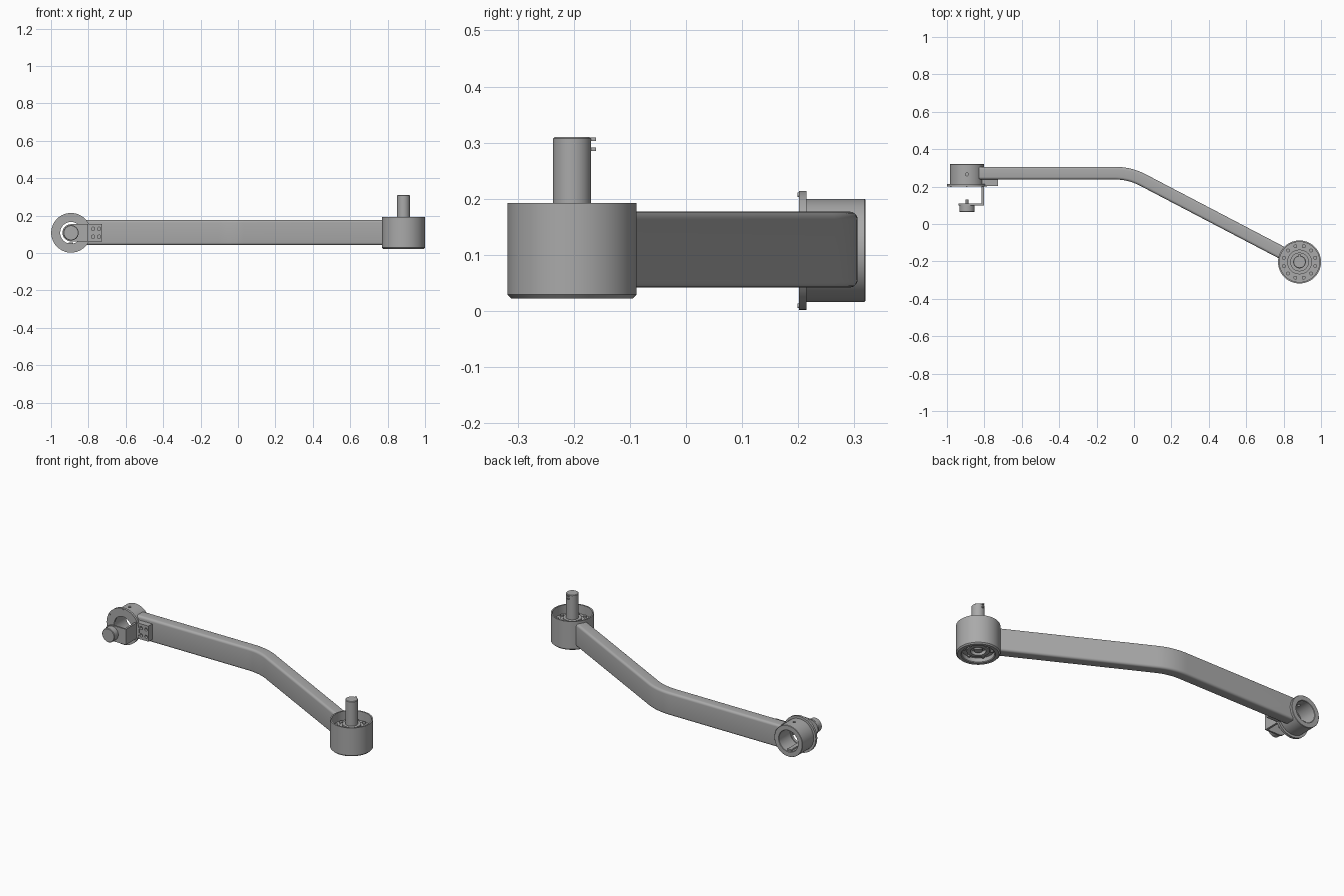
import bpy, bmesh, math
from mathutils import Vector, Matrix

cube = bpy.data.objects.get("Cube")
if cube:
    bpy.data.objects.remove(cube)

steel = bpy.data.materials.new("grey_steel")
steel.use_nodes = True
GREY = (0.4, 0.4, 0.4, 1)
steel.diffuse_color = GREY
steel.node_tree.nodes["Principled BSDF"].inputs["Base Color"].default_value = GREY

ALONG_Y = Matrix.Rotation(-math.pi / 2, 4, 'X')   # turns local z into +y


def finish(name, bm, matrix=Matrix()):
    bmesh.ops.remove_doubles(bm, verts=bm.verts, dist=1e-5)
    bmesh.ops.recalc_face_normals(bm, faces=bm.faces)
    mesh = bpy.data.meshes.new(name)
    bm.to_mesh(mesh)
    bm.free()
    mesh.transform(matrix)
    mesh.materials.append(steel)
    ob = bpy.data.objects.new(name, mesh)
    bpy.context.collection.objects.link(ob)
    return ob


def smooth(ob):
    bpy.ops.object.select_all(action='DESELECT')
    ob.select_set(True)
    bpy.context.view_layer.objects.active = ob
    bpy.ops.object.shade_smooth_by_angle(angle=math.radians(35))


def lathe(name, profile, centre, turn=Matrix(), steps=64):
    """Revolve a closed (radius, height) profile about its axis."""
    bm = bmesh.new()
    verts = [bm.verts.new((r, 0, h)) for r, h in profile]
    edges = [bm.edges.new((a, b)) for a, b in zip(verts, verts[1:] + verts[:1])]
    bmesh.ops.spin(bm, geom=verts + edges, cent=(0, 0, 0), axis=(0, 0, 1),
                   angle=2 * math.pi, steps=steps)
    bmesh.ops.dissolve_degenerate(bm, dist=1e-6, edges=bm.edges)
    ob = finish(name, bm, Matrix.Translation(centre) @ turn)
    smooth(ob)
    return ob


def cylinder(name, r, h, centre, turn=Matrix(), steps=24):
    bm = bmesh.new()
    bmesh.ops.create_cone(bm, cap_ends=True, segments=steps, radius1=r, radius2=r, depth=h)
    ob = finish(name, bm, Matrix.Translation(centre) @ turn)
    smooth(ob)
    return ob


def box(name, lo, hi):
    lo, hi = Vector(lo), Vector(hi)
    bm = bmesh.new()
    bmesh.ops.create_cube(bm, size=1)
    return finish(name, bm, Matrix.Translation((lo + hi) / 2) @ Matrix.Diagonal((*(hi - lo), 1)))


def drill(ob, cutters):
    for c in cutters:
        mod = ob.modifiers.new("hole", 'BOOLEAN')
        mod.operation, mod.solver, mod.object = 'DIFFERENCE', 'EXACT', c
        bpy.context.view_layer.objects.active = ob
        bpy.ops.object.modifier_apply(modifier=mod.name)
        bpy.data.objects.remove(c)
    smooth(ob)


def bolt_circle(name, count, radius, r, h, centre, turn=Matrix()):
    for i in range(count):
        a = 2 * math.pi * (i + 0.5) / count
        offset = turn @ Vector((radius * math.cos(a), radius * math.sin(a), 0))
        cylinder(f"{name}_{i + 1}", r, h, Vector(centre) + offset, turn, 12)


HUB = Vector((-0.893, 0.21, 0.108))     # clamp collar axis
DRUM = Vector((0.885, -0.203, 0))       # steering drum axis
BEND = Vector((-0.023, 0.272, 0))

# Bent beam: rectangular section swept through a rounded corner
out = (DRUM - BEND).normalized()
start, end = Vector((-0.828, 0.272, 0)), DRUM - out * 0.108
a, b = BEND - Vector((0.08, 0, 0)), BEND + out * 0.08
path = [start] + [a * (1 - t) ** 2 + BEND * 2 * t * (1 - t) + b * t * t
                  for t in [i / 10 for i in range(11)]] + [end]
bm = bmesh.new()
rings = []
for i, p in enumerate(path):
    d = (path[min(i + 1, len(path) - 1)] - path[max(i - 1, 0)]).normalized()
    side = Vector((-d.y, d.x, 0)) * 0.034
    rings.append([bm.verts.new(p + side * s + Vector((0, 0, z)))
                  for s, z in ((1, 0.042), (1, 0.177), (-1, 0.177), (-1, 0.042))])
for r0, r1 in zip(rings, rings[1:]):
    for k in range(4):
        bm.faces.new((r0[k], r0[k - 1], r1[k - 1], r1[k]))
bm.faces.new(rings[0])
bm.faces.new(rings[-1])
bmesh.ops.recalc_face_normals(bm, faces=bm.faces)
long_edges = [e for e in bm.edges if e.calc_face_angle(0) > 1
              and not all(v in rings[0] or v in rings[-1] for v in e.verts)]
bmesh.ops.bevel(bm, geom=long_edges, offset=0.014, segments=5, profile=0.5, affect='EDGES')
smooth(finish("bent_beam", bm))

# Clamp collar with flange and bore
collar = lathe("clamp_collar", [(0.062, 0), (0.092, 0), (0.092, 0.108), (0.090, 0.110),
                                (0.064, 0.110), (0.062, 0.108)], HUB)
collar.data.transform(Matrix.Translation(HUB) @ ALONG_Y @ Matrix.Translation(-HUB))
drill(collar, [cylinder("cutter", 0.008, 0.08, HUB + Vector((0, 0.055, 0.09)))])
lathe("collar_flange", [(0.058, -0.009), (0.106, -0.009), (0.106, 0.005), (0.058, 0.005)],
      HUB, ALONG_Y)
bolt_circle("flange_screw", 6, 0.099, 0.004, 0.003, HUB + Vector((0, -0.0095, 0)), ALONG_Y)
box("collar_key", HUB + Vector((-0.012, 0, -0.064)), HUB + Vector((0.012, 0.1, -0.052)))

# Sensor bracket: drilled foot, side web and front plate
foot = box("bracket_foot", (-0.815, 0.203, 0.062), (-0.727, 0.24, 0.154))
drill(foot, [cylinder("cutter", 0.009, 0.03, (x, 0.203, z), ALONG_Y, 16)
             for x in (-0.775, -0.743) for z in (0.087, 0.129)])
box("bracket_web", (-0.815, 0.1, 0.062), (-0.803, 0.21, 0.154))
bm = bmesh.new()
outline = [(0.09, 0.046)] + [(0.046 * math.cos(t), 0.046 * math.sin(t)) for t in
                             [math.pi * (0.5 + i / 16) for i in range(17)]] + [(0.09, -0.046)]
face = bm.faces.new([bm.verts.new((x, 0, z)) for x, z in outline])
ext = bmesh.ops.extrude_face_region(bm, geom=[face])
bmesh.ops.translate(bm, vec=(0, 0.01, 0),
                    verts=[v for v in ext["geom"] if isinstance(v, bmesh.types.BMVert)])
smooth(finish("bracket_plate", bm, Matrix.Translation((HUB.x, 0.1, HUB.z))))

# Angle sensor
lathe("sensor_body", [(0, 0), (0.038, 0), (0.041, 0.003), (0.041, 0.039), (0, 0.039)],
      (HUB.x, 0.063, HUB.z), ALONG_Y, 40)
cylinder("sensor_shaft", 0.007, 0.03, (HUB.x, 0.116, HUB.z), ALONG_Y, 16)

# Drum: thin open rim, floor with stepped hub, recessed underside
lathe("drum", [(0, 0.165), (0.050, 0.165), (0.050, 0.152), (0.066, 0.152), (0.066, 0.138),
               (0.107, 0.138), (0.107, 0.192), (0.115, 0.192), (0.115, 0.029), (0.108, 0.022),
               (0.090, 0.022), (0.086, 0.026), (0.086, 0.050), (0.060, 0.050),
               (0.060, 0.040), (0.040, 0.040), (0.040, 0.060), (0, 0.060)], DRUM, steps=80)
bolt_circle("drum_bolt", 12, 0.087, 0.010, 0.010, DRUM + Vector((0, 0, 0.142)))
bolt_circle("underside_bolt", 6, 0.073, 0.008, 0.010, DRUM + Vector((0, 0, 0.046)))
cylinder("underside_hub", 0.022, 0.02, DRUM + Vector((0, 0, 0.053)))

# Drive shaft with two side pins
lathe("drive_shaft", [(0, 0.16), (0.034, 0.16), (0.034, 0.307), (0.031, 0.310), (0, 0.310)],
      DRUM, steps=48)
for i, z in enumerate((0.306, 0.288)):
    box(f"shaft_pin_{i + 1}", DRUM + Vector((-0.005, 0.02, z - 0.003)),
        DRUM + Vector((0.005, 0.043, z + 0.003)))
